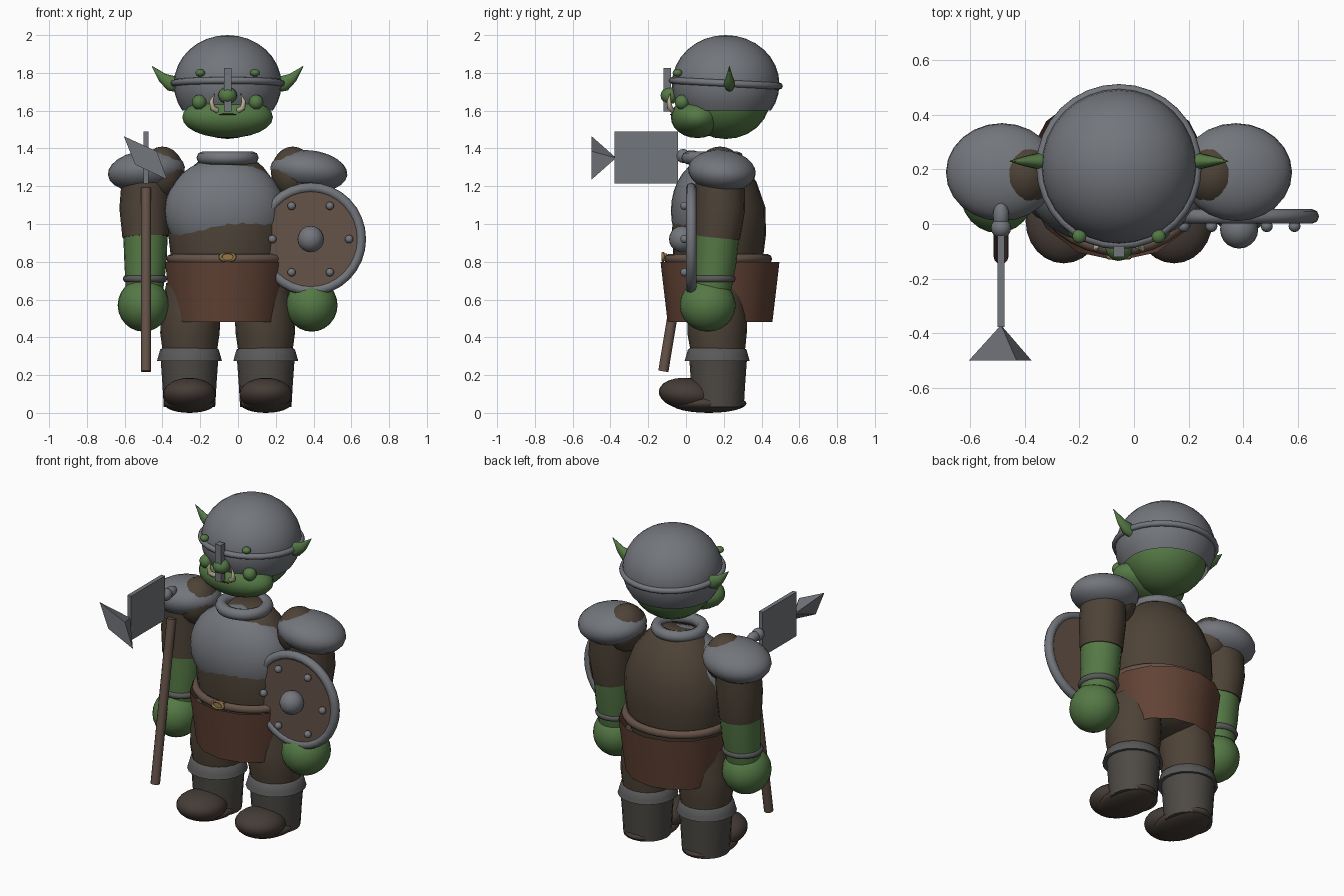
import bpy, bmesh, math
from mathutils import Vector

if "Cube" in bpy.data.objects:
    bpy.data.objects.remove(bpy.data.objects["Cube"])

CX = -0.055  # the body's mirror plane


def mat(name, col):
    m = bpy.data.materials.new(name)
    m.diffuse_color = (*col, 1)
    m.use_nodes = True
    m.node_tree.nodes["Principled BSDF"].inputs["Base Color"].default_value = m.diffuse_color
    return m


STEEL = mat("steel", (0.17, 0.18, 0.20))
DARK = mat("dark_metal", (0.10, 0.10, 0.10))
SKIN = mat("green_skin", (0.09, 0.19, 0.06))
CLOTH = mat("brown_cloth", (0.075, 0.055, 0.038))
BOOT = mat("boot_leather", (0.075, 0.068, 0.06))
TOE = mat("toe_leather", (0.06, 0.045, 0.037))
LEATHER = mat("red_leather", (0.12, 0.055, 0.035))
WOOD = mat("wood", (0.13, 0.085, 0.065))
BRASS = mat("brass", (0.30, 0.19, 0.07))
IVORY = mat("ivory", (0.50, 0.45, 0.30))
LIP = mat("mouth", (0.06, 0.02, 0.015))


def finish(name, m, smooth=40):
    o = bpy.context.object
    o.name = name
    o.data.materials.append(m)
    if smooth:
        bpy.ops.object.shade_smooth_by_angle(angle=math.radians(smooth))
    return o


def ball(name, loc, rad, m, rot=(0, 0, 0), seg=24):
    bpy.ops.mesh.primitive_uv_sphere_add(segments=seg, ring_count=seg // 2, location=loc, rotation=rot)
    bpy.context.object.scale = rad
    return finish(name, m)


def ring(name, loc, R, r, m, scale=(1, 1, 1), rot=(0, 0, 0)):
    bpy.ops.mesh.primitive_torus_add(major_radius=R, minor_radius=r, major_segments=32,
                                     minor_segments=8, location=loc, rotation=rot)
    bpy.context.object.scale = scale
    return finish(name, m, 60)


def box(name, loc, size, m):
    bpy.ops.mesh.primitive_cube_add(size=1, location=loc)
    bpy.context.object.scale = size
    return finish(name, m, 0)


def tube(name, pts, m, sides=12, smooth=50, squash=1):
    """Loft of round sections; pts = (x, y, z, radius), squash scales the second axis."""
    bm = bmesh.new()
    loops = []
    for i, p in enumerate(pts):
        a, b = pts[max(i - 1, 0)], pts[min(i + 1, len(pts) - 1)]
        d = (Vector(b[:3]) - Vector(a[:3])).normalized()
        u = Vector((0, 1, 0)).cross(d).normalized() if abs(d.y) < 0.9 else Vector((1, 0, 0))
        v = d.cross(u)
        loops.append([bm.verts.new(Vector(p[:3]) + p[3] * (u * math.cos(t) + v * squash * math.sin(t)))
                      for t in (2 * math.pi * k / sides for k in range(sides))])
    for A, B in zip(loops, loops[1:]):
        for k in range(sides):
            bm.faces.new((A[k], A[(k + 1) % sides], B[(k + 1) % sides], B[k]))
    bm.faces.new(loops[0][::-1])
    bm.faces.new(loops[-1])
    return mesh_object(name, bm, m, smooth)


def mesh_object(name, bm, m, smooth):
    bmesh.ops.recalc_face_normals(bm, faces=bm.faces)
    me = bpy.data.meshes.new(name)
    bm.to_mesh(me)
    bm.free()
    o = bpy.data.objects.new(name, me)
    bpy.context.collection.objects.link(o)
    bpy.ops.object.select_all(action='DESELECT')
    o.select_set(True)
    bpy.context.view_layer.objects.active = o
    return finish(name, m, smooth)


def cut_below(o, z):
    """Open the mesh below world height z (object unrotated)."""
    bm = bmesh.new()
    bm.from_mesh(o.data)
    bmesh.ops.bisect_plane(bm, geom=bm.verts[:] + bm.edges[:] + bm.faces[:],
                           plane_co=(0, 0, (z - o.location.z) / o.scale.z), plane_no=(0, 0, -1), clear_outer=True)
    bm.to_mesh(o.data)
    bm.free()


# Head and helmet
ball("head", (CX, 0.21, 1.66), (0.235, 0.235, 0.21), SKIN)
ball("jaw", (CX, 0.06, 1.565), (0.24, 0.14, 0.11), SKIN)
helmet = ball("helmet", (CX, 0.21, 1.74), (0.285, 0.285, 0.26), STEEL, seg=32)
cut_below(helmet, 1.60)
ring("helmet_band", (CX, 0.21, 1.745), 0.285, 0.018, STEEL, rot=(math.radians(-3), 0, 0))
box("nose_guard", (CX, -0.10, 1.71), (0.04, 0.04, 0.23), STEEL)
ball("nose", (CX, -0.085, 1.68), (0.05, 0.05, 0.045), SKIN, seg=16)
ball("mouth", (CX, -0.065, 1.58), (0.055, 0.02, 0.006), LIP, seg=12)

# Torso, breastplate and collar
tube("torso", [(CX, 0.17, 0.72, 0.28), (CX, 0.17, 0.82, 0.30), (CX, 0.175, 0.95, 0.315), (CX, 0.175, 1.08, 0.31),
               (CX, 0.165, 1.2, 0.265), (CX, 0.15, 1.3, 0.19), (CX, 0.14, 1.35, 0.13)], CLOTH, 24, squash=0.79)
ball("breastplate", (CX - 0.015, 0.13, 1.07), (0.32, 0.21, 0.28), STEEL, seg=32)
ring("collar", (CX, 0.14, 1.35), 0.13, 0.035, STEEL)

# Belt, buckle and skirt
ring("belt", (CX, 0.17, 0.815), 0.30, 0.025, WOOD, scale=(1, 0.88, 1))
ring("buckle", (CX, -0.122, 0.825), 0.034, 0.008, BRASS, scale=(1.1, 0.65, 1), rot=(math.pi / 2, 0, 0))
box("buckle_plate", (CX, -0.11, 0.825), (0.07, 0.02, 0.04), BRASS)
bm = bmesh.new()
bmesh.ops.create_cone(bm, cap_ends=False, segments=14, radius1=0.295, radius2=0.335, depth=0.32)
skirt = mesh_object("skirt", bm, LEATHER, 30)
skirt.location = (CX - 0.005, 0.18, 0.64)
skirt.scale = (1.0, 0.94, 1)
ball("hips", (CX, 0.17, 0.68), (0.27, 0.21, 0.15), CLOTH)

# Paired limbs and face details
for s, side in ((-1, "right"), (1, "left")):
    def X(d):
        return CX + s * d

    ball(side + "_brow", (X(0.145), -0.045, 1.80), (0.026, 0.026, 0.02), SKIN, seg=12)
    ball(side + "_cheek", (X(0.15), -0.02, 1.645), (0.04, 0.04, 0.04), SKIN, seg=12)
    tube(side + "_ear", [(X(0.25), 0.23, 1.73, 0.035), (X(0.30), 0.23, 1.745, 0.042),
                         (X(0.345), 0.23, 1.775, 0.026), (X(0.40), 0.23, 1.835, 0.002)], SKIN, 10, squash=0.7)
    tube(side + "_tusk", [(X(0.055), -0.07, 1.60, 0.014), (X(0.08), -0.085, 1.615, 0.015),
                          (X(0.085), -0.09, 1.65, 0.011), (X(0.07), -0.085, 1.69, 0.002)], IVORY, 8)
    # arm
    ball(side + "_shoulder", (X(0.345), 0.18, 1.27), (0.115, 0.13, 0.14), CLOTH)
    ball(side + "_pauldron", (X(0.43), 0.19, 1.28), (0.205, 0.18, 0.11), STEEL,
         rot=(math.radians(-5), math.radians(6 * s), 0))
    tube(side + "_sleeve", [(X(0.43), 0.18, 1.25, 0.13), (X(0.44), 0.18, 1.08, 0.133), (X(0.435), 0.165, 0.93, 0.122)],
         CLOTH, 20)
    tube(side + "_forearm", [(X(0.435), 0.165, 0.95, 0.118), (X(0.435), 0.155, 0.8, 0.112), (X(0.44), 0.14, 0.66, 0.10)],
         SKIN, 20)
    ring(side + "_bracelet", (X(0.437), 0.145, 0.71), 0.098, 0.02, DARK)
    ball(side + "_hand", (X(0.445), 0.115, 0.57), (0.137, 0.148, 0.14), SKIN)
    # leg and boot
    tube(side + "_thigh", [(X(0.185), 0.165, 0.68, 0.14), (X(0.195), 0.165, 0.52, 0.158), (X(0.20), 0.165, 0.42, 0.157),
                           (X(0.20), 0.17, 0.30, 0.14)], CLOTH, 20)
    tube(side + "_boot_cuff", [(X(0.202), 0.165, 0.275, 0.172), (X(0.202), 0.165, 0.30, 0.165),
                               (X(0.202), 0.165, 0.335, 0.155), (X(0.202), 0.165, 0.345, 0.14)], DARK, 20)
    tube(side + "_boot", [(X(0.202), 0.17, 0.03, 0.136), (X(0.202), 0.17, 0.15, 0.143), (X(0.202), 0.17, 0.29, 0.153)],
         BOOT, 20)
    ball(side + "_toe", (X(0.202), 0.01, 0.10), (0.14, 0.155, 0.085), TOE, rot=(math.radians(-6), 0, 0))
    ball(side + "_sole", (X(0.202), 0.12, 0.05), (0.135, 0.20, 0.05), TOE)

# Round shield with rim, boss and rivets
SX, SZ = 0.385, 0.92
bpy.ops.mesh.primitive_cylinder_add(vertices=40, radius=0.28, depth=0.035, location=(SX, 0.03, SZ),
                                    rotation=(math.pi / 2, 0, 0))
finish("shield", WOOD)
ring("shield_rim", (SX, 0.028, SZ), 0.272, 0.027, STEEL, rot=(math.pi / 2, 0, 0), scale=(0.98, 1, 1))
ball("shield_boss", (SX, -0.02, SZ), (0.07, 0.07, 0.07), STEEL, seg=20)
for k in range(6):
    a = k * math.pi / 3
    ball("shield_rivet", (SX + 0.203 * math.cos(a), -0.008, SZ + 0.203 * math.sin(a)), (0.022,) * 3, STEEL, seg=12)

# Axe: haft, joint, blade plate and flared edge
AX = -0.487
tube("axe_haft", [(AX, -0.12, 0.22, 0.027), (AX, 0.04, 1.19, 0.027)], WOOD, 12)
ball("axe_joint", (AX, -0.015, 1.36), (0.037,) * 3, STEEL, seg=16)
ball("axe_socket", (AX, 0.03, 1.36), (0.03, 0.05, 0.03), STEEL, seg=16)
box("axe_blade", (AX, -0.21, 1.352), (0.026, 0.335, 0.275), STEEL)
bm = bmesh.new()
base = [bm.verts.new((x, -0.5, z)) for x, z in ((-0.605, 1.465), (-0.43, 1.385), (-0.375, 1.235), (-0.545, 1.315))]
tip = bm.verts.new((AX, -0.37, 1.35))
bm.faces.new(base)
for k in range(4):
    bm.faces.new((base[k], base[(k + 1) % 4], tip))
mesh_object("axe_edge", bm, STEEL, 0)
